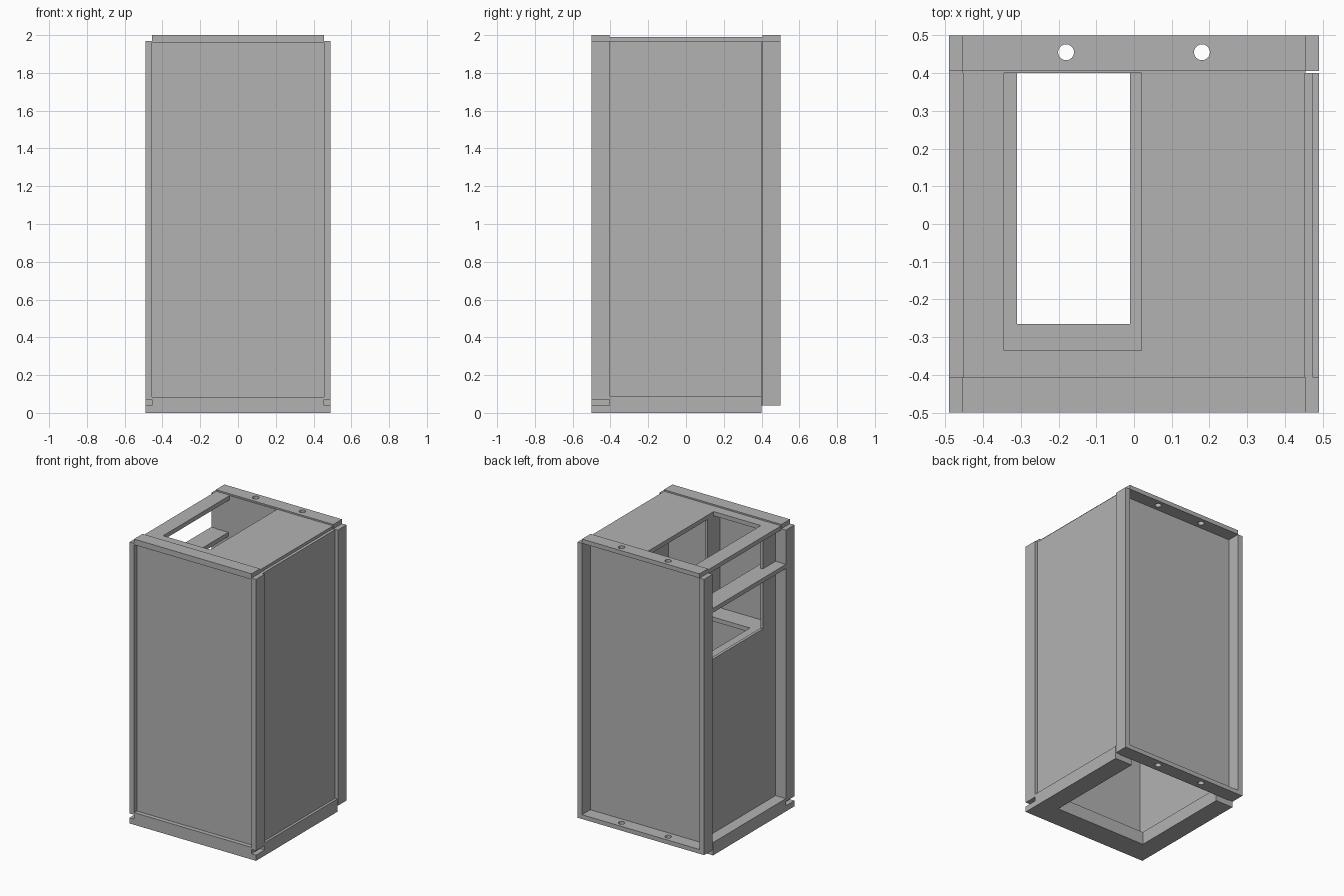
import bpy
import bmesh
from mathutils import Vector

cube = bpy.data.objects.get("Cube")
if cube:
    bpy.data.objects.remove(cube, do_unlink=True)

GREY = (0.45, 0.45, 0.45, 1.0)
sheet_metal = bpy.data.materials.new("light_grey")
sheet_metal.use_nodes = True
sheet_metal.diffuse_color = GREY
sheet_metal.node_tree.nodes["Principled BSDF"].inputs["Base Color"].default_value = GREY


def prism(name, outline, axis, low, high):
    """Extrude a flat outline along x or z, from low to high."""
    bm = bmesh.new()
    place = {"x": lambda p: (low, p[0], p[1]), "z": lambda p: (p[0], p[1], low)}[axis]
    step = Vector((high - low, 0, 0)) if axis == "x" else Vector((0, 0, high - low))
    face = bm.faces.new([bm.verts.new(place(p)) for p in outline])
    grown = bmesh.ops.extrude_face_region(bm, geom=[face], use_keep_orig=True)
    moved = [g for g in grown["geom"] if isinstance(g, bmesh.types.BMVert)]
    bmesh.ops.translate(bm, verts=moved, vec=step)
    bmesh.ops.recalc_face_normals(bm, faces=bm.faces)
    mesh = bpy.data.meshes.new(name)
    bm.to_mesh(mesh)
    bm.free()
    mesh.materials.append(sheet_metal)
    obj = bpy.data.objects.new(name, mesh)
    bpy.context.collection.objects.link(obj)
    return obj


def box(name, x, y, z):
    outline = [(x[0], y[0]), (x[1], y[0]), (x[1], y[1]), (x[0], y[1])]
    return prism(name, outline, "z", *z)


def u_plate(name, x, y, hole_x, hole_front, z):
    """Plate with a slot that is open towards the back."""
    outline = [(x[0], y[0]), (x[1], y[0]), (x[1], y[1]), (hole_x[1], y[1]),
               (hole_x[1], hole_front), (hole_x[0], hole_front),
               (hole_x[0], y[1]), (x[0], y[1])]
    return prism(name, outline, "z", *z)


def drill(obj):
    """Two round mounting holes through a back flange."""
    for x in (-0.18, 0.18):
        bpy.ops.mesh.primitive_cylinder_add(vertices=32, radius=0.021, depth=0.2,
                                            location=(x, 0.455, obj.data.vertices[0].co.z))
        cutter = bpy.context.object
        cutter.hide_render = True
        mod = obj.modifiers.new("hole", "BOOLEAN")
        mod.object = cutter
        mod.solver = "EXACT"
        bpy.context.view_layer.objects.active = obj
        bpy.ops.object.modifier_apply(modifier=mod.name)
        bpy.data.objects.remove(cutter, do_unlink=True)


OUT, IN = 0.49, 0.455      # outer and inner faces of the corner posts
EDGE = 0.405               # depth where the posts meet the sides
FRONT, BACK = (-0.5, -EDGE), (EDGE, 0.5)

# Base frame: wide foot, raised sides and a front sill notched at the corners
u_plate("base_foot", (-OUT, OUT), (-0.5, 0.4), (-0.355, 0.355), -0.335, (0, 0.04))
u_plate("base_sides", (-OUT, OUT), (-EDGE, 0.4), (-0.355, 0.355), -0.335, (0.04, 0.09))
box("front_sill", (-IN, IN), FRONT, (0.04, 0.085))

# Corner posts
for side, name in ((-1, "right"), (1, "left")):
    x = sorted((side * IN, side * OUT))
    box(name + "_front_post", x, FRONT, (0.07, 1.97))
    box(name + "_back_post", x, BACK, (0.04, 1.97))
    box(name + "_back_post_return", sorted((side * 0.41, side * IN)), (0.4, 0.408), (0.07, 1.97))

# Front panel with its narrow surround
box("front_panel", (-IN, IN), (-0.47, -EDGE), (0.085, 1.96))
box("front_top_rail", (-IN, IN), FRONT, (1.96, 2.0))

# Back panel and drilled flanges
box("back_panel", (-IN, IN), (0.4, 0.408), (0.04, 1.99))
drill(box("back_top_flange", (-IN, IN), (EDGE, 0.5), (1.97, 2.0)))
drill(box("back_bottom_flange", (-IN, IN), (EDGE, 0.5), (0.04, 0.07)))

# Closed left side panel
box("left_panel", (0.42, 0.4725), (-EDGE, 0.4), (0.09, 1.97))

# Recessed right side panel, cut away at the upper back
prism("right_panel", [(-EDGE, 0.09), (0.4, 0.09), (0.4, 1.31), (-0.265, 1.31),
                      (-0.265, 1.97), (-EDGE, 1.97)], "x", -0.41, -0.39)
box("right_cross_rail", (-OUT, -0.355), (-EDGE, EDGE), (1.70, 1.73))

# Slotted top plate, and the shelf and partition below the slot
u_plate("top_plate", (-0.4525, 0.4525), (-EDGE, EDGE), (-0.345, 0.02), -0.335, (1.96, 1.99))
u_plate("inner_shelf", (-0.39, 0.03), (-EDGE, 0.4), (-0.31, -0.01), -0.265, (1.26, 1.29))
box("inner_partition", (0.02, 0.035), (-EDGE, -0.265), (1.29, 1.96))
